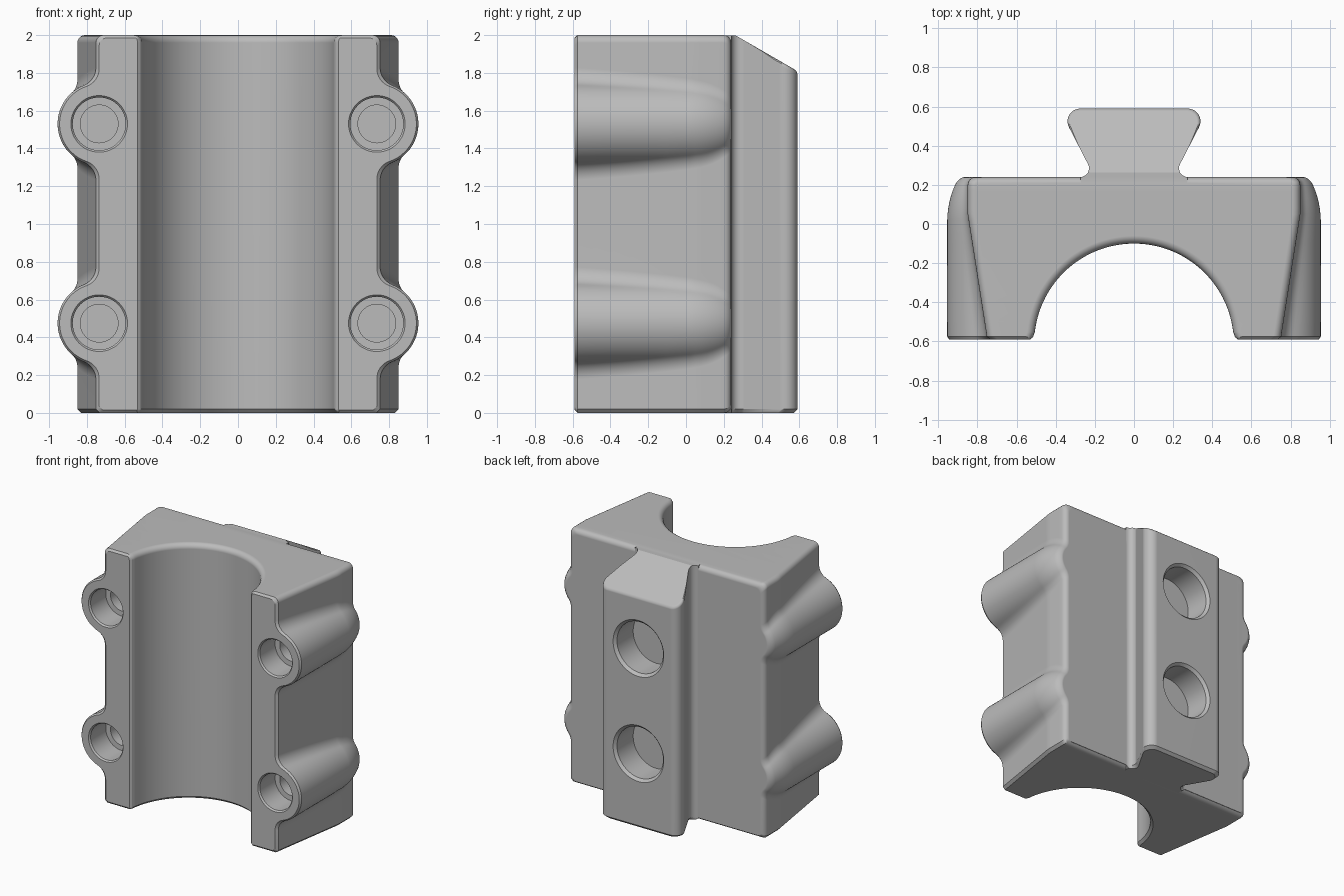
import bpy, bmesh, math
from math import sin, cos, pi, sqrt, atan2

cube = bpy.data.objects.get("Cube")
if cube:
    bpy.data.objects.remove(cube, do_unlink=True)

grey = bpy.data.materials.new("plain grey")
grey.use_nodes = True
colour = (0.5, 0.5, 0.5, 1)
grey.diffuse_color = colour
grey.node_tree.nodes["Principled BSDF"].inputs["Base Color"].default_value = colour

FRONT, BACK, TALL = -0.59, 0.24, 2.0
BOSS_X, BOSS_Z = 0.735, (0.475, 1.53)
FILLET = 0.1


def loft(name, rings):
    """Closed solid through matching rings of points."""
    bm = bmesh.new()
    rows = [[bm.verts.new(p) for p in ring] for ring in rings]
    n = len(rows[0])
    for a, b in zip(rows, rows[1:]):
        for i in range(n):
            j = (i + 1) % n
            bm.faces.new((a[i], a[j], b[j], b[i]))
    bm.faces.new(rows[0][::-1])
    bm.faces.new(rows[-1])
    bmesh.ops.recalc_face_normals(bm, faces=bm.faces)
    mesh = bpy.data.meshes.new(name)
    bm.to_mesh(mesh)
    bm.free()
    mesh.materials.append(grey)
    ob = bpy.data.objects.new(name, mesh)
    bpy.context.collection.objects.link(ob)
    return ob


def arc(cx, cy, r, a0, a1, n):
    return [(cx + r * cos(a0 + (a1 - a0) * i / n), cy + r * sin(a0 + (a1 - a0) * i / n))
            for i in range(n + 1)]


def combine(target, tool, operation):
    mod = target.modifiers.new(operation.lower(), "BOOLEAN")
    mod.operation, mod.object, mod.solver = operation, tool, "EXACT"
    bpy.context.view_layer.objects.active = target
    bpy.ops.object.modifier_apply(modifier=mod.name)
    bpy.data.objects.remove(tool, do_unlink=True)


def body_ring(y, inset):
    """Outline at one depth, with both bosses blended into the sloping side."""
    side = min(0.85, 0.75 + 0.1 * (y - FRONT) / 0.64) - inset
    t = max(0, y) / BACK
    r = 0.22 - 0.06 * t ** 2.2 - inset * 0.7
    low, high = min(inset, 0.02), TALL - inset
    half = [(side - 0.02, low), (side, low + 0.02)]
    fx = side + FILLET
    dz = sqrt((r + FILLET) ** 2 - (fx - BOSS_X) ** 2)
    a = atan2(dz, fx - BOSS_X)
    for z in BOSS_Z:
        half += arc(fx, z - dz, FILLET, pi, pi - a, 8)
        half += arc(BOSS_X, z, r, -a, a, 24)[1:-1]
        half += arc(fx, z + dz, FILLET, pi + a, pi, 8)
    half += arc(side - 0.04, high - 0.04, 0.04, 0, pi / 2, 5)
    return [(x, y, z) for x, z in half] + [(-x, y, z) for x, z in reversed(half)]


# Main block with four bosses, lofted from front to back
steps = [(FRONT, 0.015), (FRONT + 0.015, 0)]
steps += [(-0.5 + 0.1 * i, 0) for i in range(5)]
steps += [(0.02 + 0.03 * i, 0) for i in range(7)]
steps += [(BACK - 0.04 + 0.04 * sin(a), 0.04 * (1 - cos(a)))
          for a in (pi / 8, pi / 4, 3 * pi / 8, pi / 2)]
block = loft("clamp_block", [body_ring(y, d) for y, d in steps])


# Dovetail rail with rounded corners and a filleted neck
def rail_ring(z, inset):
    half = [(0.27, 0.2), (0.275, BACK)]
    half += arc(0.275, 0.285, 0.045, -pi / 2, -pi - 0.5, 8)[1:]
    half += arc(0.275, 0.525, 0.065, -0.5, pi / 2, 10)
    half = [(x - inset, y - inset * (y > 0.4)) for x, y in half]
    return [(x, y, z) for x, y in half] + [(-x, y, z) for x, y in reversed(half)]


rail = loft("dovetail_rail", [rail_ring(0, 0.02), rail_ring(0.02, 0), rail_ring(TALL - 0.002, 0)])
bm = bmesh.new()
bm.from_mesh(rail.data)
cut = bmesh.ops.bisect_plane(bm, geom=bm.verts[:] + bm.edges[:] + bm.faces[:],
                             plane_co=(0, 0.26, TALL), plane_no=(0, 0.5, 0.866), clear_outer=True)
bmesh.ops.holes_fill(bm, edges=[e for e in bm.edges if e.is_boundary])
rim = [e for e in bm.edges if all(abs((v.co.y - 0.26) * 0.5 + (v.co.z - TALL) * 0.866) < 0.001
                                  and v.co.y > 0.45 for v in e.verts)]
bmesh.ops.bevel(bm, geom=rim, offset=0.018, segments=3, profile=0.5, affect="EDGES")
bmesh.ops.recalc_face_normals(bm, faces=bm.faces)
bm.to_mesh(rail.data)
bm.free()
combine(block, rail, "UNION")


# Half-round channel with softened front, top and bottom edges
def bore_ring(z, grow):
    cy, r = -0.61, 0.51 + grow
    pts = [(r + 0.06, -0.75), (r + 0.06, -0.61), (r + 0.021, FRONT), (r + 0.006, -0.578), (r, -0.56)]
    pts += arc(0, cy, r, 0.11, pi - 0.11, 64)
    pts += [(-x, y) for x, y in reversed(pts[:5])]
    return [(x, y, z) for x, y in pts]


levels = [(-0.05, 0.02), (0, 0.02), (0.02, 0), (TALL - 0.04, 0)]
levels += [(TALL - 0.04 + 0.04 * sin(a), 0.04 * (1 - cos(a))) for a in (pi / 8, pi / 4, 3 * pi / 8, pi / 2)]
levels += [(TALL + 0.05, 0.04)]
combine(block, loft("channel_cutter", [bore_ring(z, g) for z, g in levels]), "DIFFERENCE")


# Round holes: stepped bolt holes in front, plain sockets in the rail
def drill(x, z, profile):
    rings = [[(px, y, pz) for px, pz in arc(x, z, r, 0, 2 * pi, 48)[:-1]] for y, r in profile]
    combine(block, loft("hole_cutter", rings), "DIFFERENCE")


bolt_hole = [(FRONT - 0.05, 0.15), (FRONT, 0.15), (FRONT + 0.012, 0.14), (-0.39, 0.14), (-0.389, 0.1), (-0.1, 0.1)]
socket = [(0.65, 0.22), (0.59, 0.22), (0.57, 0.2), (0.37, 0.2)]
for z in BOSS_Z:
    for x in (-BOSS_X, BOSS_X):
        drill(x, z, bolt_hole)
for z in (0.585, 1.41):
    drill(0, z, socket)

# Smooth rounded edges while keeping crisp ones
bpy.ops.object.select_all(action="DESELECT")
block.select_set(True)
bpy.context.view_layer.objects.active = block
bpy.ops.object.shade_smooth_by_angle(angle=math.radians(32))
block.modifiers.new("even shading", "WEIGHTED_NORMAL").keep_sharp = True
